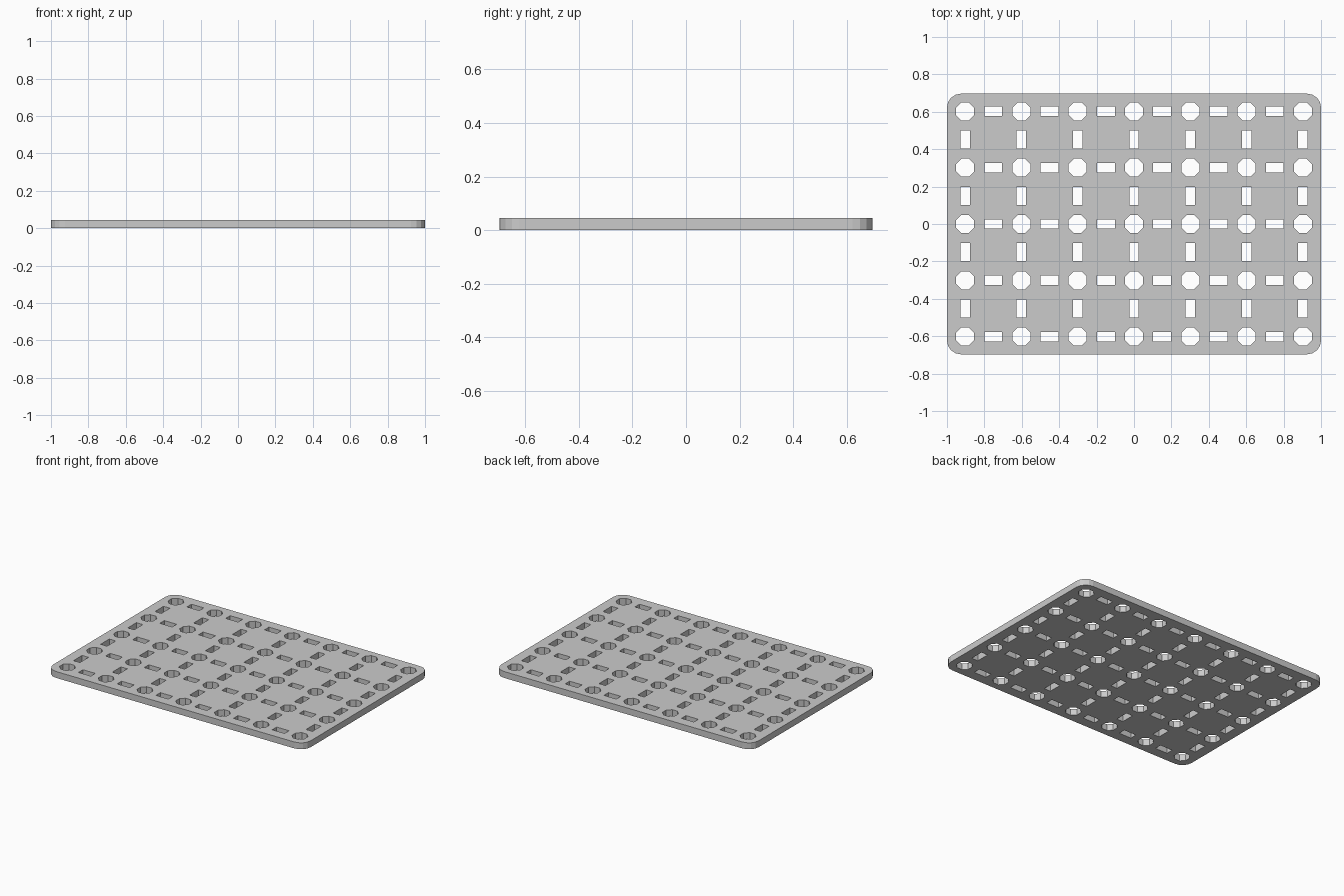
import bpy, bmesh
from math import cos, sin, pi, radians

if "Cube" in bpy.data.objects:
    bpy.data.objects.remove(bpy.data.objects["Cube"])

HX, HY, T = 1.0, 0.697, 0.045      # half sizes and thickness
PITCH, COLS, ROWS = 0.301, 7, 5    # hole grid
CORNER_R, HOLE_R = 0.075, 0.052
SLOT_L, SLOT_W = 0.096, 0.05

curve = bpy.data.curves.new("perforated_plate", 'CURVE')
curve.dimensions = '2D'
curve.fill_mode = 'BOTH'
curve.extrude = T / 2


def outline(points):
    s = curve.splines.new('POLY')
    s.points.add(len(points) - 1)
    for p, (x, y) in zip(s.points, points):
        p.co = (x, y, 0, 1)
    s.use_cyclic_u = True


def slot(cx, cy, w, h):
    outline([(cx + sx * w / 2, cy + sy * h / 2)
             for sx, sy in ((-1, -1), (1, -1), (1, 1), (-1, 1))])


# Rounded plate outline
border = []
for i, (sx, sy) in enumerate(((1, 1), (-1, 1), (-1, -1), (1, -1))):
    for k in range(5):
        a = radians(90 * i + 22.5 * k)
        border.append((sx * (HX - CORNER_R) + CORNER_R * cos(a),
                       sy * (HY - CORNER_R) + CORNER_R * sin(a)))
outline(border)

# Octagonal holes with slots between neighbours
for i in range(COLS):
    for j in range(ROWS):
        x = (i - (COLS - 1) / 2) * PITCH
        y = (j - (ROWS - 1) / 2) * PITCH
        outline([(x + HOLE_R * cos((k + 0.5) * pi / 4),
                  y + HOLE_R * sin((k + 0.5) * pi / 4)) for k in range(8)])
        if i < COLS - 1:
            slot(x + PITCH / 2, y, SLOT_L, SLOT_W)
        if j < ROWS - 1:
            slot(x, y + PITCH / 2, SLOT_W, SLOT_L)

# Turn the extruded profile into a solid flat-shaded mesh
plate = bpy.data.objects.new("perforated_plate", curve)
bpy.context.collection.objects.link(plate)
bpy.context.view_layer.objects.active = plate
plate.select_set(True)
bpy.ops.object.convert(target='MESH')
plate = bpy.context.object
bm = bmesh.new()
bm.from_mesh(plate.data)
bmesh.ops.remove_doubles(bm, verts=bm.verts, dist=1e-4)
bmesh.ops.translate(bm, verts=bm.verts, vec=(0, 0, T / 2))
bmesh.ops.recalc_face_normals(bm, faces=bm.faces)
for f in bm.faces:
    f.smooth = False
bm.to_mesh(plate.data)
bm.free()
